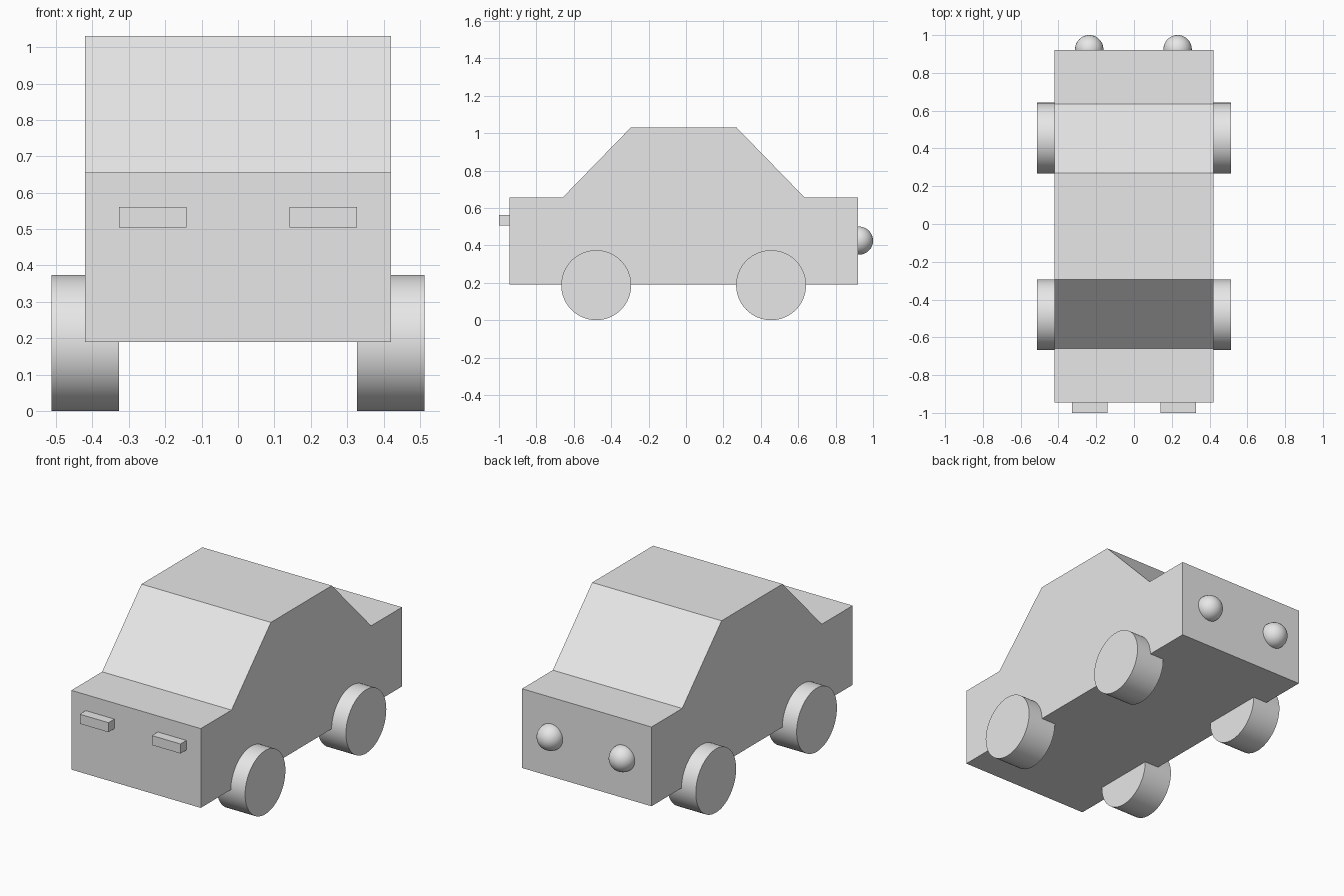
import bpy
import bmesh
from mathutils import Matrix

cube = bpy.data.objects.get("Cube")
if cube:
    bpy.data.objects.remove(cube, do_unlink=True)

# Single grey paint
grey = bpy.data.materials.new("plain_grey")
grey.use_nodes = True
grey.diffuse_color = (0.8, 0.8, 0.8, 1)
grey.node_tree.nodes["Principled BSDF"].inputs["Base Color"].default_value = (0.8, 0.8, 0.8, 1)


def add_object(name, bm, smooth=False):
    bmesh.ops.recalc_face_normals(bm, faces=bm.faces)
    mesh = bpy.data.meshes.new(name)
    bm.to_mesh(mesh)
    bm.free()
    mesh.materials.append(grey)
    obj = bpy.data.objects.new(name, mesh)
    bpy.context.collection.objects.link(obj)
    if smooth:
        bpy.ops.object.select_all(action='DESELECT')
        obj.select_set(True)
        bpy.context.view_layer.objects.active = obj
        bpy.ops.object.shade_smooth_by_angle()
    return obj


# Body: side profile (y, z) extruded across the width
profile = [(-0.945, 0.19), (0.92, 0.19), (0.92, 0.655), (0.635, 0.655),
           (0.27, 1.03), (-0.295, 1.03), (-0.66, 0.655), (-0.945, 0.655)]
bm = bmesh.new()
side = bm.faces.new([bm.verts.new((-0.42, y, z)) for y, z in profile])
ext = bmesh.ops.extrude_face_region(bm, geom=[side])
bmesh.ops.translate(bm, vec=(0.84, 0, 0),
                    verts=[v for v in ext["geom"] if isinstance(v, bmesh.types.BMVert)])
add_object("body", bm)

for label, s in (("left", 1), ("right", -1)):
    # Wheels
    for end, y in (("front", -0.48), ("rear", 0.455)):
        bm = bmesh.new()
        bmesh.ops.create_cone(bm, cap_ends=True, segments=64, radius1=0.187,
                              radius2=0.187, depth=0.186,
                              matrix=Matrix.Translation((s * 0.42, y, 0.187))
                              @ Matrix.Rotation(1.5708, 4, 'Y'))
        add_object(f"{end}_{label}_wheel", bm, True)

    # Front lamp blocks
    bm = bmesh.new()
    bmesh.ops.create_cube(bm, size=1, matrix=Matrix.Translation((s * 0.234, -0.96, 0.533))
                          @ Matrix.Diagonal((0.186, 0.08, 0.056, 1)))
    add_object(f"front_{label}_lamp", bm)

    # Round rear lamps
    bm = bmesh.new()
    bmesh.ops.create_uvsphere(bm, u_segments=48, v_segments=24, radius=0.075,
                              matrix=Matrix.Translation((s * 0.234 - 0.003, 0.925, 0.425)))
    add_object(f"rear_{label}_lamp", bm, True)
